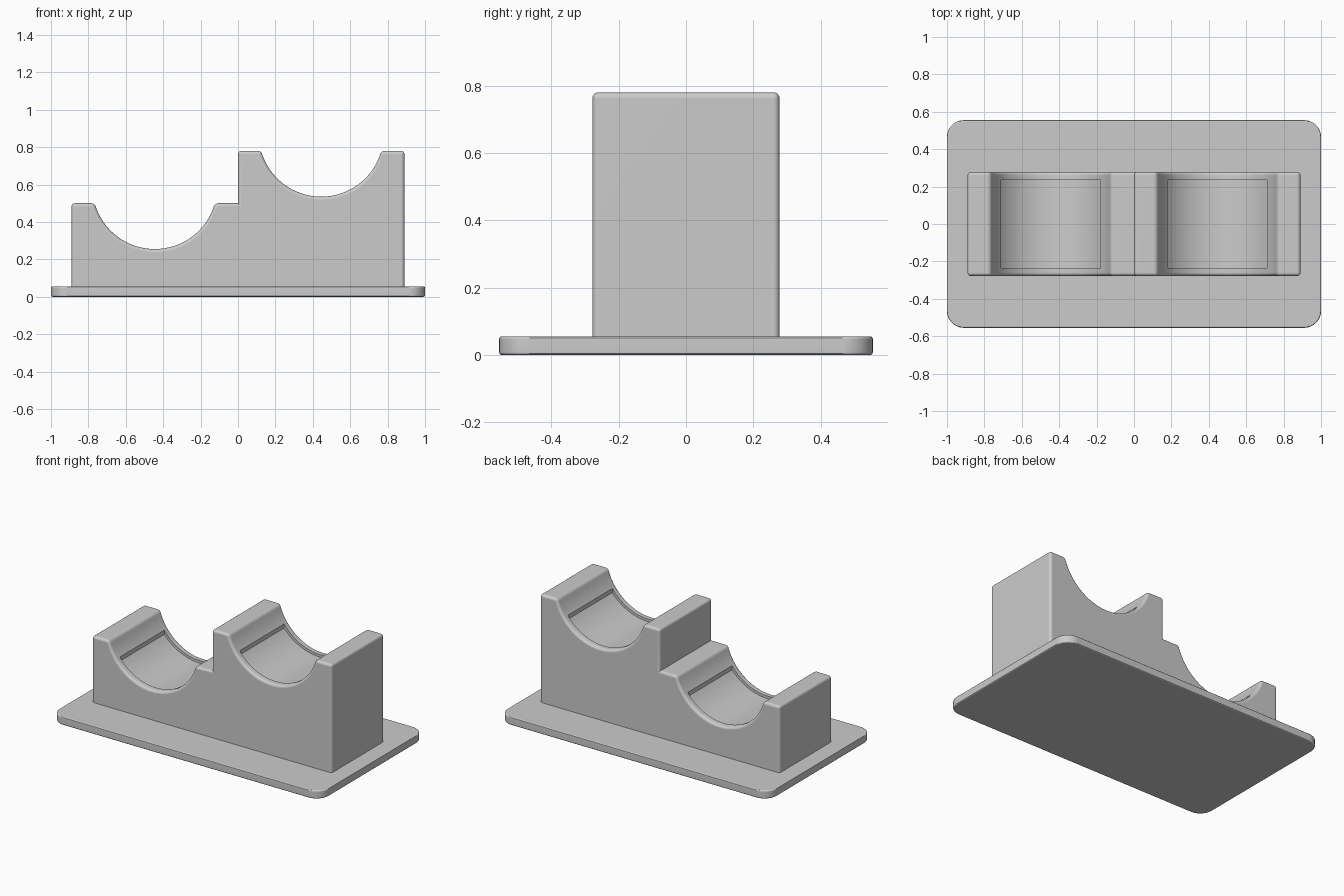
import bpy, bmesh, math

if "Cube" in bpy.data.objects:
    bpy.data.objects.remove(bpy.data.objects["Cube"], do_unlink=True)

BASE_TOP = 0.055
RADIUS = 0.333         # cradle radius
RECESS_RADIUS = 0.35   # pad recess radius
LIP = 0.088            # cradle axis height above the top of its block
CRADLES = [(-0.445, 0.50), (0.445, 0.78)]   # centre x, block top z

grey = bpy.data.materials.new("light grey")
grey.use_nodes = True
colour = (0.6, 0.6, 0.6, 1)
grey.diffuse_color = colour
grey.node_tree.nodes["Principled BSDF"].inputs["Base Color"].default_value = colour


def arc(cx, cz, radius, half_angle, steps=32):
    """Points along the underside of a circle, from left to right."""
    angles = [half_angle * (2 * i / steps - 1) for i in range(steps + 1)]
    return [(cx + radius * math.sin(a), cz - radius * math.cos(a)) for a in angles]


def prism(points, half_depth):
    """Extrude an x-z profile along y."""
    bm = bmesh.new()
    face = bm.faces.new([bm.verts.new((x, -half_depth, z)) for x, z in points])
    grown = bmesh.ops.extrude_face_region(bm, geom=[face])["geom"]
    for v in grown:
        if isinstance(v, bmesh.types.BMVert):
            v.co.y = half_depth
    bmesh.ops.recalc_face_normals(bm, faces=bm.faces)
    return bm


def round_edges(bm, rule, offset, segments):
    edges = [e for e in bm.edges if rule(e)]
    bmesh.ops.bevel(bm, geom=edges, offset=offset, segments=segments,
                    profile=0.5, affect='EDGES', clamp_overlap=True)


def make_object(name, bm):
    mesh = bpy.data.meshes.new(name)
    bm.to_mesh(mesh)
    bm.free()
    mesh.materials.append(grey)
    obj = bpy.data.objects.new(name, mesh)
    bpy.context.collection.objects.link(obj)
    return obj


def select(obj):
    bpy.ops.object.select_all(action='DESELECT')
    obj.select_set(True)
    bpy.context.view_layer.objects.active = obj


def finish(obj):
    """Smooth the fillets while the large faces stay flat."""
    select(obj)
    bpy.ops.object.shade_smooth_by_angle(angle=math.radians(30))
    weighted = obj.modifiers.new("flat faces", 'WEIGHTED_NORMAL')
    weighted.keep_sharp = True


def is_upright(e):
    a, b = (v.co for v in e.verts)
    return abs(a.z - b.z) > 0.01


# Base plate with rounded corners and softened rims
bm = prism([(-1, 0), (-1, BASE_TOP), (1, BASE_TOP), (1, 0)], 0.555)
round_edges(bm, is_upright, 0.09, 8)
round_edges(bm, lambda e: not is_upright(e) and e.calc_face_angle(0) > 1, 0.008, 3)
finish(make_object("base_plate", bm))

# Stepped block with two round cradles
half_angle = math.acos(LIP / RADIUS)
bottom = BASE_TOP - 0.025
profile = [(-0.89, bottom), (-0.89, CRADLES[0][1])]
profile += arc(CRADLES[0][0], CRADLES[0][1] + LIP, RADIUS, half_angle)
profile += [(0, CRADLES[0][1]), (0, CRADLES[1][1])]
profile += arc(CRADLES[1][0], CRADLES[1][1] + LIP, RADIUS, half_angle)
profile += [(0.89, CRADLES[1][1]), (0.89, bottom)]
bm = prism(profile, 0.278)


def is_rim(e):
    on_floor = all(v.co.z < BASE_TOP for v in e.verts)
    return not on_floor and e.is_convex and e.calc_face_angle(0) > 0.4


round_edges(bm, is_rim, 0.018, 4)
block = make_object("cradle_block", bm)

# Pad recess sunk into each cradle
for cx, top in CRADLES:
    cz = top + LIP
    floor = arc(cx, cz, RECESS_RADIUS, math.asin(0.267 / RECESS_RADIUS))
    cutter = make_object("recess_cutter", prism(
        floor + [(cx + 0.267, cz), (cx - 0.267, cz)], 0.235))
    cutter.hide_render = True
    cut = block.modifiers.new("recess", 'BOOLEAN')
    cut.operation = 'DIFFERENCE'
    cut.solver = 'EXACT'
    cut.object = cutter
    select(block)
    bpy.ops.object.modifier_apply(modifier=cut.name)
    bpy.data.objects.remove(cutter, do_unlink=True)

finish(block)
